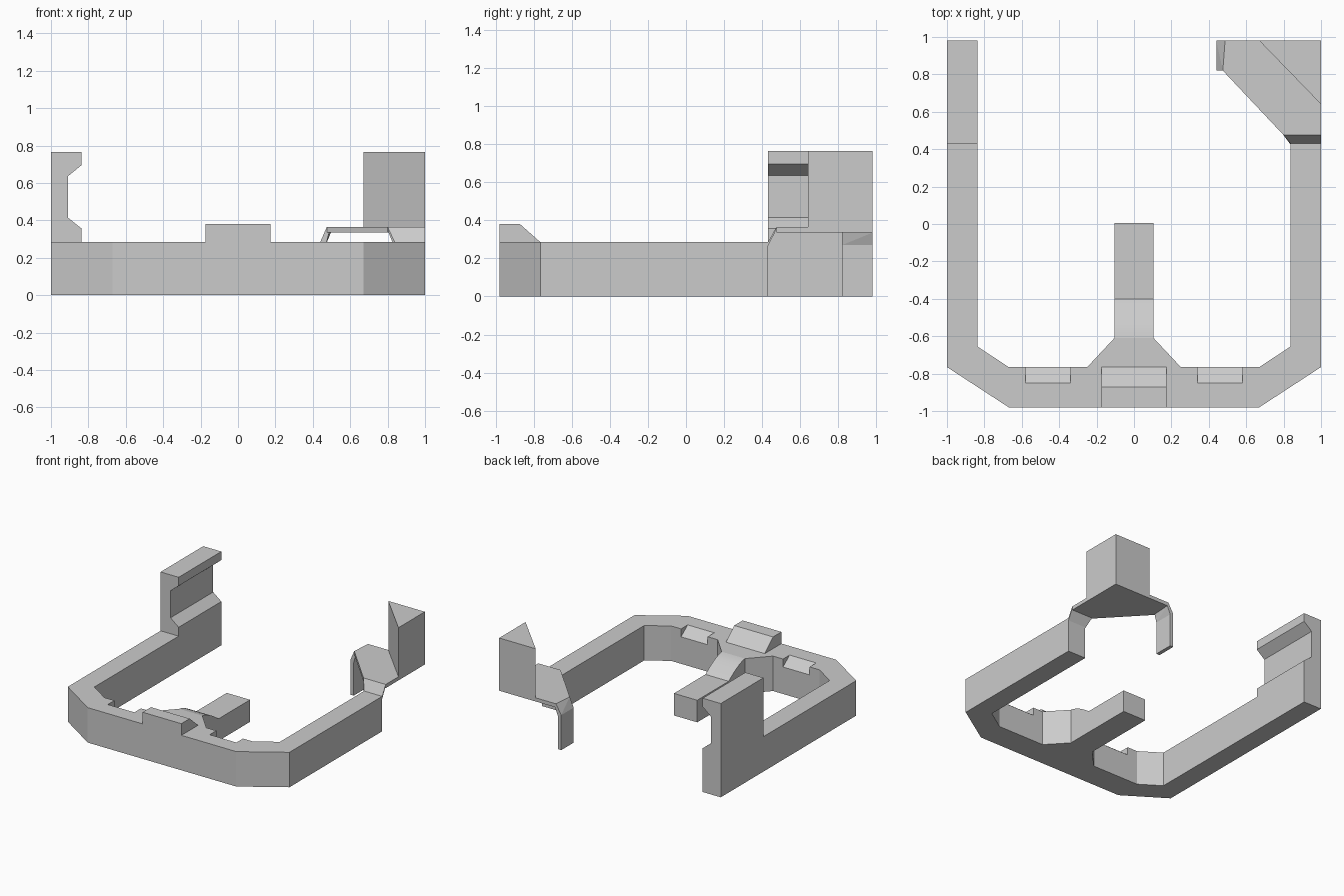
import bpy, bmesh, math
from mathutils import Vector

if "Cube" in bpy.data.objects:
    bpy.data.objects.remove(bpy.data.objects["Cube"])

H = 0.285          # frame height
PLATE = (0.335, 0.365)


def finish(bm, name):
    bmesh.ops.recalc_face_normals(bm, faces=bm.faces)
    me = bpy.data.meshes.new(name)
    bm.to_mesh(me)
    bm.free()
    ob = bpy.data.objects.new(name, me)
    bpy.context.collection.objects.link(ob)
    return ob


def prism(name, pts, lo, hi, axis):
    """Extrude a 2D profile along an axis (profile uses the other two axes in order)."""
    def put(p):
        c = list(p)
        c.insert("xyz".index(axis), lo)
        return c
    bm = bmesh.new()
    face = bm.faces.new([bm.verts.new(put(p)) for p in pts])
    res = bmesh.ops.extrude_face_region(bm, geom=[face])
    move = Vector((0, 0, 0))
    move["xyz".index(axis)] = hi - lo
    bmesh.ops.translate(bm, vec=move,
                        verts=[v for v in res["geom"] if isinstance(v, bmesh.types.BMVert)])
    return finish(bm, name)


def hull(name, pts):
    bm = bmesh.new()
    for p in pts:
        bm.verts.new(p)
    bmesh.ops.convex_hull(bm, input=bm.verts[:])
    bmesh.ops.dissolve_limit(bm, angle_limit=0.01, verts=bm.verts[:], edges=bm.edges[:])
    return finish(bm, name)


# U-shaped frame with the flared root of the centre stem
half = [(0.67, -0.98), (1, -0.765), (1, 0.43), (0.837, 0.43), (0.837, -0.655),
        (0.67, -0.765), (0.25, -0.765), (0.105, -0.61)]
frame = prism("frame", half + [(-x, y) for x, y in reversed(half)], 0, H, "z")

# Sloped notches in the inner edge of the front beam
for s in (-1, 1):
    cut = prism("notch_cutter",
                [(-0.85, H), (-0.85, 0.35), (-0.7, 0.35), (-0.7, 0.22), (-0.765, 0.22)],
                s * 0.46 - 0.12, s * 0.46 + 0.12, "x")
    cut.hide_render = True
    mod = frame.modifiers.new("notch", "BOOLEAN")
    mod.operation = "DIFFERENCE"
    mod.solver = "EXACT"
    mod.object = cut
    bpy.context.view_layer.objects.active = frame
    bpy.ops.object.modifier_apply(modifier=mod.name)
    bpy.data.objects.remove(cut)

# Centre stem, curving down from frame height to a lower bar
curve = [(-0.61 + 0.21 * t / 6, H - 0.105 * (t / 6) ** 1.5) for t in range(7)]
stem = prism("centre_stem", [(-0.61, 0)] + curve + [(0.005, 0.18), (0.005, 0)],
             -0.105, 0.105, "x")
bpy.ops.object.select_all(action="DESELECT")
stem.select_set(True)
bpy.context.view_layer.objects.active = stem
bpy.ops.object.shade_smooth_by_angle(angle=math.radians(20))

# Raised wedge on the front beam
prism("front_wedge", [(-0.98, H), (-0.98, 0.38), (-0.872, 0.38), (-0.765, H)],
      -0.175, 0.175, "x")

# Tall left arm end with a channel facing inwards
prism("left_clip", [(-1, 0), (-1, 0.765), (-0.837, 0.765), (-0.837, 0.695), (-0.91, 0.635),
                    (-0.91, 0.415), (-0.837, 0.357), (-0.837, 0)], 0.43, 0.98, "y")

# Right corner: thin plate, post and sloped link to the arm
prism("corner_plate", [(0.487, 0.98), (0.475, 0.82), (0.80, 0.475), (1, 0.475),
                       (1, 0.64), (0.67, 0.98)], *PLATE, "z")
prism("corner_post", [(0.67, 0.98), (1, 0.64), (1, 0.98)], PLATE[0], 0.765, "z")
hull("plate_ramp", [(x, y, z) for xl, y, z in
                    [(0.837, 0.425, 0.255), (0.837, 0.43, H), (0.80, 0.475, 0.365),
                     (0.805, 0.467, 0.335)] for x in (xl, 1)])

# Thin leg hanging from the plate, with a bent top
hull("hook_leg", [(x, y, z) for x in (0.44, 0.47) for y in (0.82, 0.98) for z in (0, 0.27)]
     + [(0.44, y, H) for y in (0.82, 0.98)])
hull("hook_bend", [(0.44, 0.82, H), (0.44, 0.98, H), (0.47, 0.82, 0.27), (0.47, 0.98, 0.27),
                   (0.475, 0.82, 0.365), (0.487, 0.98, 0.365),
                   (0.487, 0.82, 0.335), (0.497, 0.98, 0.335)])
